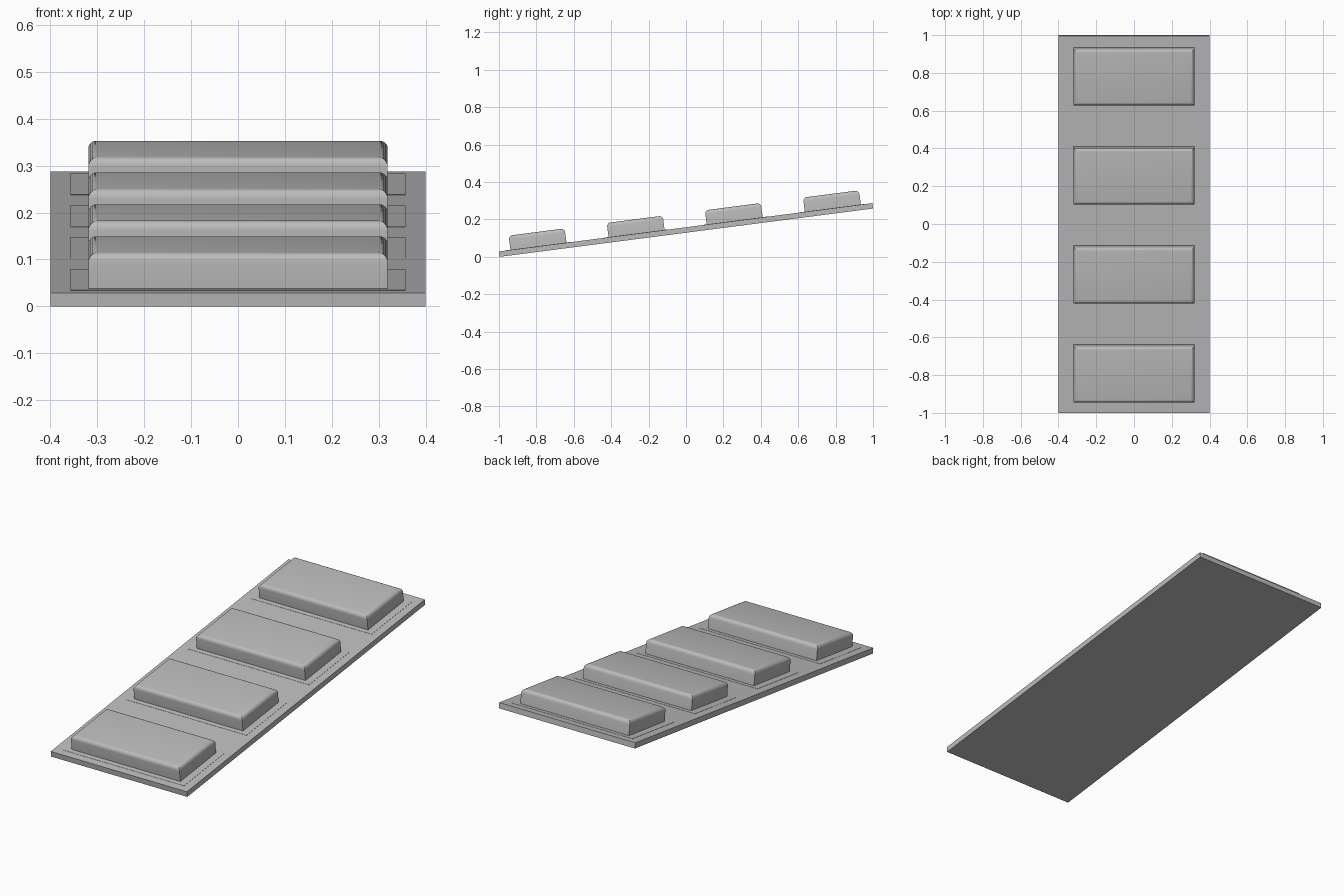
import bpy
import bmesh
import math
from mathutils import Matrix, Vector

if "Cube" in bpy.data.objects:
    bpy.data.objects.remove(bpy.data.objects["Cube"], do_unlink=True)

TILT = math.radians(7.37)
LENGTH, WIDTH, THICK = 2.013, 0.8, 0.029
PITCH = 0.529

grey = bpy.data.materials.new("plain grey")
grey.use_nodes = True
grey.diffuse_color = (0.5, 0.5, 0.5, 1)
grey.node_tree.nodes["Principled BSDF"].inputs["Base Color"].default_value = grey.diffuse_color

# Ramp frame: origin at the middle of the board's upper surface
mid_z = LENGTH / 2 * math.sin(TILT) + THICK * math.cos(TILT)
mid_y = -THICK / 2 * math.sin(TILT)
ramp = Matrix.Translation((0, mid_y, mid_z)) @ Matrix.Rotation(TILT, 4, "X")


def slab(name, size, y=0.0, bottom=0.0, round_top=0.0):
    """Box lying on the ramp, optionally with its top edges rounded."""
    bm = bmesh.new()
    bmesh.ops.create_cube(bm, size=1)
    bmesh.ops.scale(bm, vec=Vector(size), verts=bm.verts)
    bmesh.ops.translate(bm, vec=(0, y, bottom + size[2] / 2), verts=bm.verts)
    if round_top:
        top = max(v.co.z for v in bm.verts) - 1e-4
        edges = [e for e in bm.edges if all(v.co.z > top for v in e.verts)]
        bmesh.ops.bevel(bm, geom=edges, offset=round_top, segments=5,
                        profile=0.5, affect="EDGES")
    mesh = bpy.data.meshes.new(name)
    bm.to_mesh(mesh)
    bm.free()
    mesh.materials.append(grey)
    obj = bpy.data.objects.new(name, mesh)
    bpy.context.collection.objects.link(obj)
    obj.matrix_world = ramp
    if round_top:
        bpy.ops.object.select_all(action="DESELECT")
        obj.select_set(True)
        bpy.context.view_layer.objects.active = obj
        bpy.ops.object.shade_smooth_by_angle(angle=math.radians(35))
    return obj


# Sloping board
slab("board", (WIDTH, LENGTH, THICK), bottom=-THICK)

# Four raised pads, each on a very thin backing plate
for i in range(4):
    y = (i - 1.5) * PITCH
    slab(f"backing_plate_{i + 1}", (0.714, 0.35, 0.003), y, -0.002)
    slab(f"pad_{i + 1}", (0.638, 0.302, 0.078), y, -0.001, 0.02)
